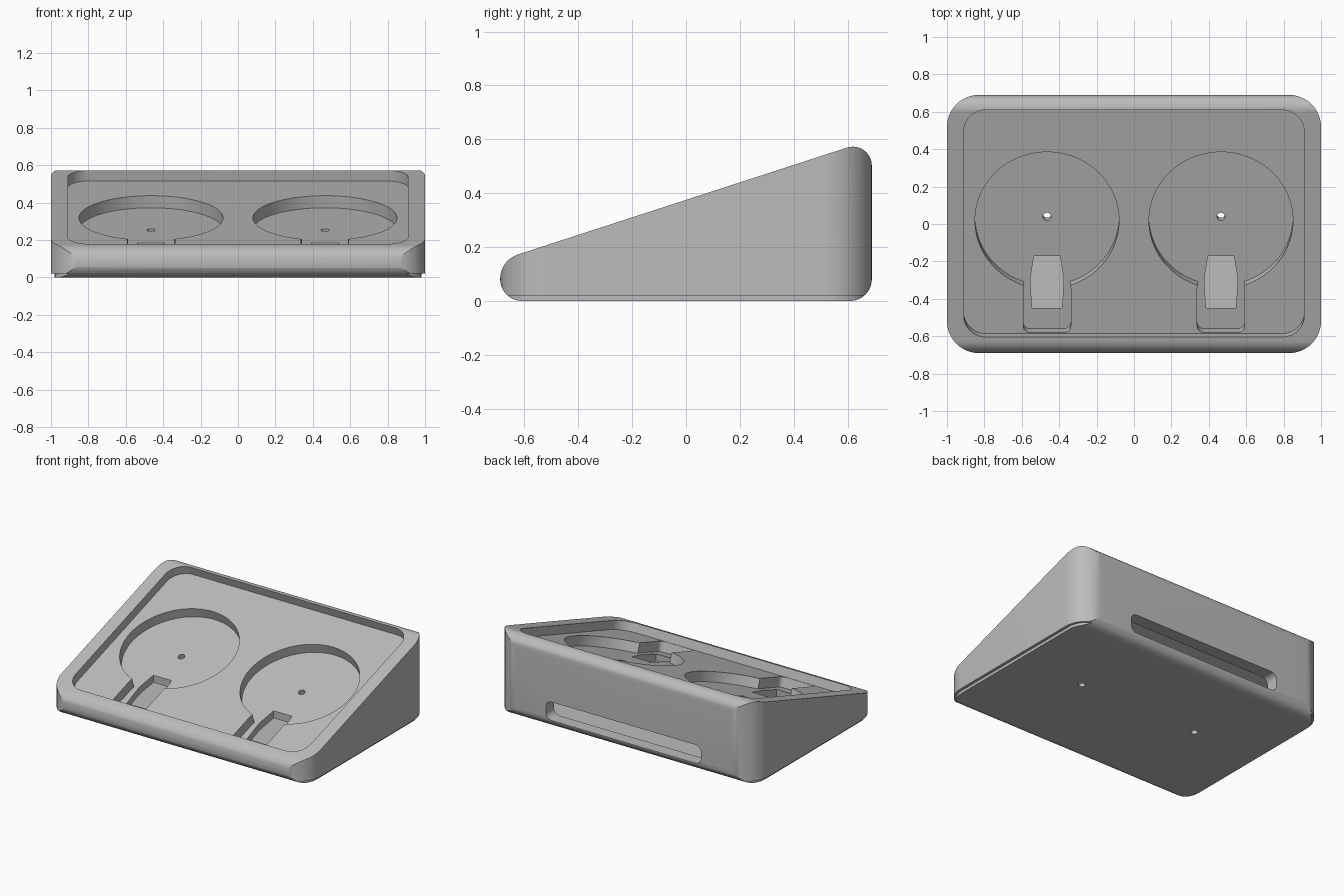
import bpy, bmesh, math
from mathutils import Vector, Matrix

if "Cube" in bpy.data.objects:
    bpy.data.objects.remove(bpy.data.objects["Cube"], do_unlink=True)

grey = bpy.data.materials.new("light grey plastic")
grey.use_nodes = True
grey.diffuse_color = (0.5, 0.5, 0.5, 1)
grey.node_tree.nodes["Principled BSDF"].inputs["Base Color"].default_value = (0.5, 0.5, 0.5, 1)


def rounded(points, radii, segs=12):
    """Round the corners of a convex polygon, one radius per corner."""
    out, n = [], len(points)
    for i, r in enumerate(radii):
        p = Vector(points[i])
        if r == 0:
            out.append(p)
            continue
        a = (Vector(points[i - 1]) - p).normalized()
        b = (Vector(points[(i + 1) % n]) - p).normalized()
        half = a.angle(b) / 2
        centre = p + (a + b).normalized() * (r / math.sin(half))
        start = p + a * (r / math.tan(half)) - centre
        sweep = math.pi - 2 * half
        for k in range(segs + 1):
            t = sweep * k / segs
            out.append(centre + Matrix.Rotation(t, 2) @ start)
    return out


def rect(x0, x1, y0, y1, r):
    return rounded([(x0, y0), (x1, y0), (x1, y1), (x0, y1)], [r] * 4)


def circle(x, y, r, n=64):
    return [(x + r * math.cos(2 * math.pi * k / n), y + r * math.sin(2 * math.pi * k / n)) for k in range(n)]


def prism(name, outline, low, high, frame=Matrix()):
    """Extrude a counter-clockwise outline along the local z of a frame."""
    bm = bmesh.new()
    lower = [bm.verts.new((p[0], p[1], low)) for p in outline]
    upper = [bm.verts.new((p[0], p[1], high)) for p in outline]
    bm.faces.new(lower[::-1])
    bm.faces.new(upper)
    n = len(outline)
    for i in range(n):
        j = (i + 1) % n
        bm.faces.new((lower[i], lower[j], upper[j], upper[i]))
    bm.transform(frame)
    bmesh.ops.recalc_face_normals(bm, faces=bm.faces)
    mesh = bpy.data.meshes.new(name)
    bm.to_mesh(mesh)
    bm.free()
    mesh.materials.append(grey)
    obj = bpy.data.objects.new(name, mesh)
    bpy.context.collection.objects.link(obj)
    return obj


def combine(obj, cutter, operation="DIFFERENCE"):
    """Apply a boolean and discard the cutter."""
    mod = obj.modifiers.new("cut", "BOOLEAN")
    mod.operation, mod.solver, mod.object = operation, "EXACT", cutter
    bpy.context.view_layer.update()
    result = bpy.data.meshes.new_from_object(obj.evaluated_get(bpy.context.evaluated_depsgraph_get()))
    obj.modifiers.clear()
    obj.data = result
    bpy.data.objects.remove(cutter, do_unlink=True)


def axes(x, y, z, origin=(0, 0, 0)):
    m = Matrix((x, y, z)).transposed().to_4x4()
    m.translation = origin
    return m


SLOPE = math.radians(18)
c, s = math.cos(SLOPE), math.sin(SLOPE)
SIDE = axes((0, 1, 0), (0, 0, 1), (1, 0, 0))
BACK = axes((1, 0, 0), (0, 0, 1), (0, -1, 0))
TOP = axes((1, 0, 0), (0, c, s), (0, -s, c), (0, 0, 0.375))


def wedge():
    corners = [(-0.69, 0), (0.69, 0), (0.69, 0.599), (-0.69, 0.151)]
    return prism("wedge_profile", rounded(corners, [0.08, 0.08, 0.07, 0.095]), -1.1, 1.1, SIDE)


# Sloped housing and its thin base plate
body = prism("sloped_housing", rect(-1, 1, -0.69, 0.69, 0.17), 0.02, 0.8)
combine(body, wedge(), "INTERSECT")
base = prism("base_plate", rect(-0.98, 0.98, -0.68, 0.68, 0.15), -0.1, 0.02)
combine(base, wedge(), "INTERSECT")

# Inner cavity and the cable slot at the back
cavity = [(-0.4, 0.045), (0.6, 0.045), (0.6, 0.38), (-0.4, 0.06)]
combine(body, prism("cavity", cavity, -0.85, 0.85, SIDE))
combine(body, prism("back_slot", rect(-0.6, 0.6, 0.06, 0.19, 0.045), -0.8, -0.5, BACK))

# Shallow tray in the sloped top
combine(body, prism("tray", rect(-0.91, 0.91, -0.636, 0.641, 0.12), -0.06, 0.3, TOP))

# Round pockets with cable grooves, cable openings and screw holes
for x in (-0.465, 0.465):
    combine(body, prism("pocket", circle(x, 0, 0.385, 96), -0.128, 0.1, TOP))
    combine(body, prism("groove", rect(x - 0.127, x + 0.127, -0.629, -0.345, 0.035), -0.1279, 0.09, TOP))
    opening = rounded([(x - 0.08, -0.45), (x + 0.08, -0.45), (x + 0.09, -0.3),
                       (x + 0.07, -0.17), (x - 0.07, -0.17), (x - 0.09, -0.3)],
                      [0, 0, 0.15, 0, 0, 0.15], 6)
    combine(body, prism("cable_opening", opening, 0.0452, 0.3))
    combine(body, prism("screw_hole", circle(x, 0, 0.022, 20), -0.3, 0, TOP))
    lower_hole = circle(x, 0.04, 0.022, 20)
    combine(body, prism("lower_hole", lower_hole, -0.1, 0.1))
    combine(base, prism("plate_hole", lower_hole, -0.1, 0.1))

# Smooth curved walls, keep edges sharp
bpy.ops.object.select_all(action="DESELECT")
for obj in (body, base):
    obj.select_set(True)
bpy.context.view_layer.objects.active = body
bpy.ops.object.shade_smooth_by_angle(angle=math.radians(25))
